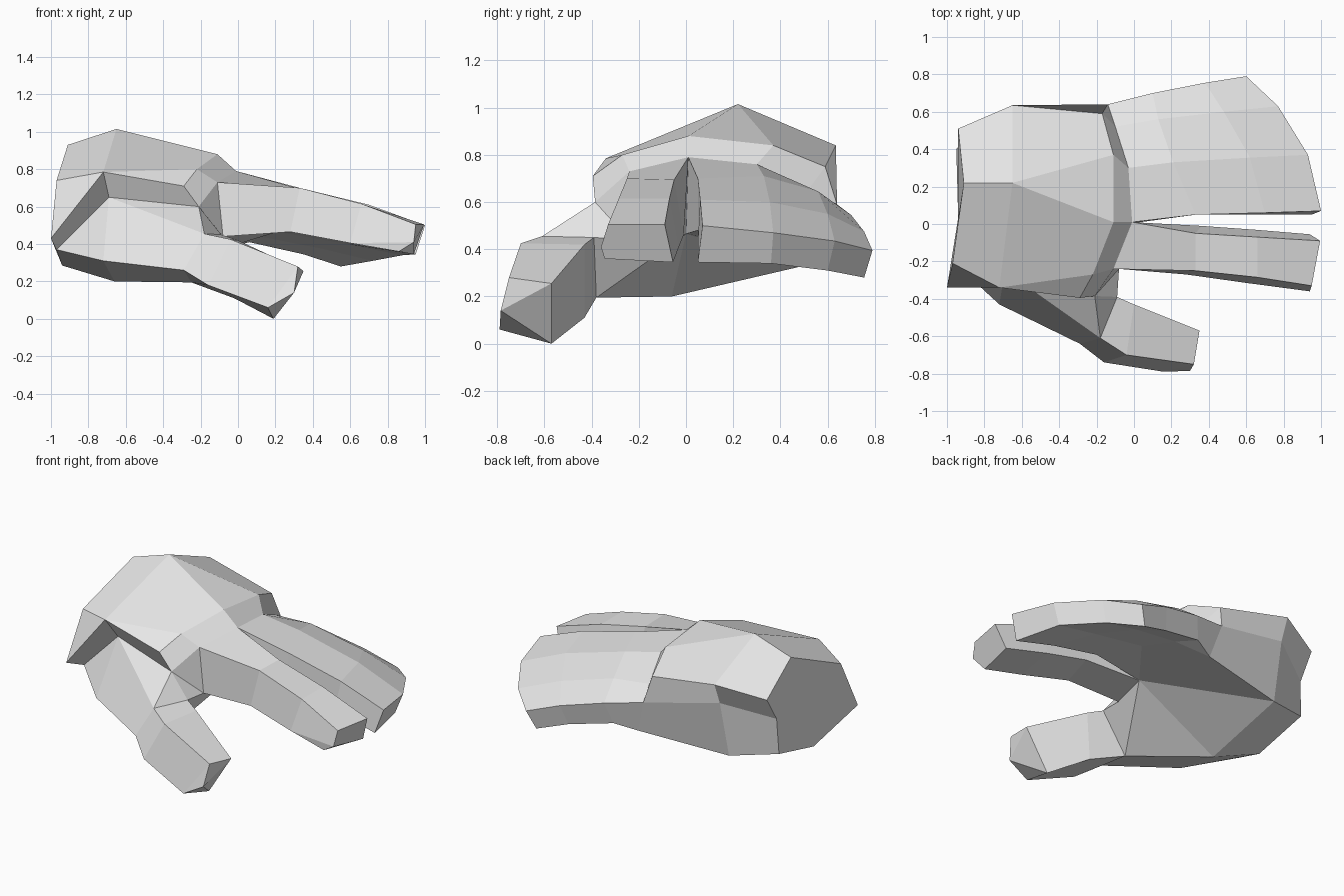
import bpy, bmesh

if "Cube" in bpy.data.objects:
    bpy.data.objects.remove(bpy.data.objects["Cube"])

bm = bmesh.new()
points = {}


def face(*coords):
    """Add a face, sharing corners that coincide and dropping repeats."""
    corners = []
    for c in coords:
        if c not in points:
            points[c] = bm.verts.new(c)
        if points[c] not in corners:
            corners.append(points[c])
    if len(corners) > 2 and not bm.faces.get(corners):
        bm.faces.new(corners)


def loft(rings, closed=True, skip=lambda ring, col: False):
    """Bridge neighbouring rings with quads."""
    for r, (a, b) in enumerate(zip(rings, rings[1:])):
        n = len(a)
        for i in range(n if closed else n - 1):
            j = (i + 1) % n
            if not skip(r, i):
                face(a[i], a[j], b[j], b[i])


# Shared joints between the palm, thumb and fingers
wrist_front = (-.97, -.20, .37)
wrist_under = (-.94, .03, .285)
thumb_root = (-.69, -.25, .65)
thumb_web = (-.21, -.385, .60)
web_low = (-.09, -.39, .45)
heel = (-.66, -.06, .20)
pinky_heel = (-.66, .50, .33)
thumb_heel = (-.25, -.38, .195)
palm_centre = (-.04, 0, .465)
pinky_under = (-.08, .60, .375)
pinky_top = (-.14, .64, .59)
index_top = (-.11, -.24, .73)
index_low = (-.08, -.24, .44)
knuckle_a = (-.01, .01, .79)
knuckle_b = (-.03, .30, .76)
knuckle_c = (-.10, .52, .655)

# Palm and raised back of the hand, from wrist to knuckles
wrist = [wrist_front, (-1, -.34, .43), (-.97, -.21, .74), (-.91, .22, .93), (-.91, .22, .93),
         (-.94, .51, .77), (-.94, .41, .61), (-.95, .40, .38), wrist_under]
middle = [thumb_root, (-.72, -.34, .785), (-.72, -.34, .785), (-.65, .22, 1.015), (-.65, .22, 1.015),
          (-.65, .635, .84), (-.65, .58, .70), pinky_heel, heel]
knuckle = [thumb_web, (-.29, -.395, .71), (-.22, -.27, .80), (-.11, .01, .88), (-.11, .37, .84),
           (-.17, .59, .75), pinky_top, pinky_under, palm_centre]
loft([wrist, middle, knuckle], closed=False, skip=lambda ring, col: ring == 1 and col == 7)
face(*wrist)
face(pinky_heel, pinky_under, palm_centre)
face(pinky_heel, palm_centre, heel)
face(heel, thumb_heel, palm_centre)

# Step down from the back plate to the fingers
loft([knuckle[1:6] + [knuckle[5]],
      [thumb_web, index_top, knuckle_a, knuckle_b, knuckle_c, pinky_top]], closed=False)

# Web between thumb and index finger
face(thumb_heel, web_low, index_low, palm_centre)
face(thumb_web, web_low, index_low)
face(thumb_web, index_low, index_top)

# Thumb: outer top, inner top, inner bottom, outer bottom
side_top = (-.18, -.61, .455)
side_low = (-.29, -.64, .26)
thumb = [
    [wrist_front, wrist_front, wrist_under, wrist_front],
    [thumb_root, thumb_root, heel, (-.72, -.43, .31)],
    [side_top, thumb_web, thumb_heel, side_low],
    [side_top, web_low, thumb_heel, side_low],
    [(-.04, -.70, .425), (0, -.43, .42), (-.02, -.43, .11), (-.16, -.74, .18)],
    [(.32, -.75, .28), (.35, -.57, .255), (.19, -.57, 0), (.16, -.79, .06)],
]
loft(thumb, skip=lambda ring, col: col == 1 and ring < 3)
for i in range(4):
    face(thumb[-1][i], thumb[-1][(i + 1) % 4], (.30, -.785, .14))

# Index finger: two top corners, two bottom corners, bevel at the tip
index = [
    [index_top, knuckle_a, palm_centre, index_low, index_low],
    [(.33, -.25, .70), (.33, -.05, .695), (.36, -.01, .46), (.28, -.27, .465), (.28, -.27, .465)],
    [(.66, -.285, .615), (.66, -.07, .615), (.64, -.03, .41), (.60, -.315, .405), (.60, -.315, .405)],
    [(.95, -.33, .505), (.995, -.09, .505), (.94, -.055, .345), (.86, -.345, .36), (.94, -.36, .41)],
]
loft(index)
face(*index[-1])

# Three joined fingers: top row and bottom row for each section
tops = [
    [knuckle_a, knuckle_b, knuckle_c, pinky_top],
    [(.33, .05, .70), (.21, .33, .71), (.13, .56, .645), (.10, .70, .545)],
    [(.70, .06, .61), (.62, .355, .60), (.48, .60, .55), (.38, .755, .475)],
    [(1, .07, .50), (.93, .37, .47), (.77, .63, .435), (.60, .79, .395)],
]
bottoms = [
    [palm_centre, palm_centre, pinky_under, pinky_under],
    [(.33, .05, .48), (.21, .32, .465), (.12, .52, .44), (.06, .66, .41)],
    [(.66, .05, .42), (.58, .34, .40), (.45, .57, .375), (.35, .71, .345)],
    [(.95, .05, .345), (.88, .36, .34), (.72, .60, .31), (.55, .755, .28)],
]
loft([t + b[::-1] for t, b in zip(tops, bottoms)])
loft([tops[-1], bottoms[-1]], closed=False)

# One welded, flat-shaded hand
bmesh.ops.recalc_face_normals(bm, faces=bm.faces[:])
mesh = bpy.data.meshes.new("hand")
bm.to_mesh(mesh)
bm.free()
grey = bpy.data.materials.new("light_grey")
grey.diffuse_color = (.8, .8, .8, 1)
grey.use_nodes = True
grey.node_tree.nodes["Principled BSDF"].inputs["Base Color"].default_value = grey.diffuse_color
mesh.materials.append(grey)
bpy.context.collection.objects.link(bpy.data.objects.new("hand", mesh))
